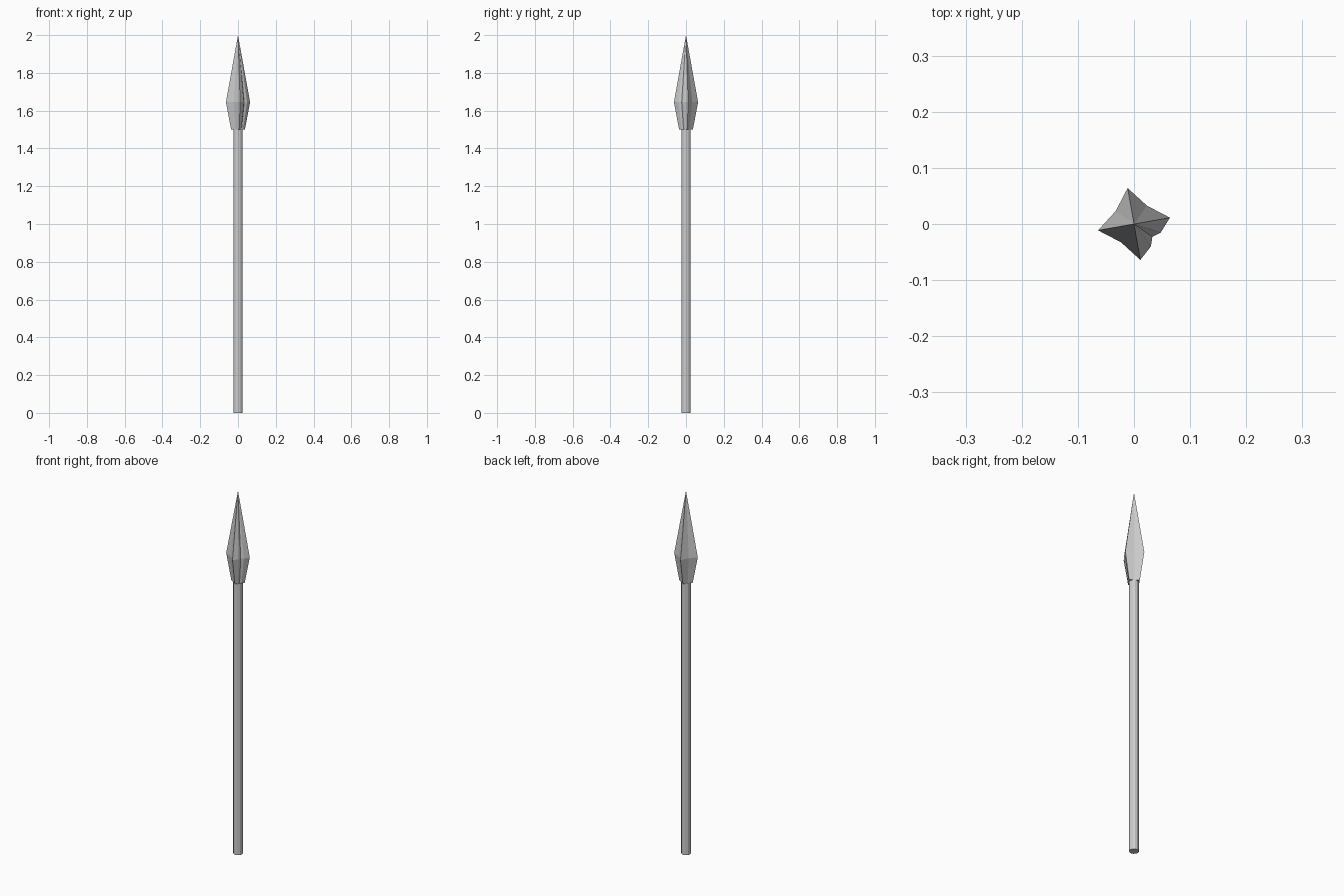
import bpy, bmesh
from math import cos, sin, radians

if "Cube" in bpy.data.objects:
    bpy.data.objects.remove(bpy.data.objects["Cube"])


def finish(name, bm):
    bmesh.ops.recalc_face_normals(bm, faces=bm.faces)
    mesh = bpy.data.meshes.new(name)
    bm.to_mesh(mesh)
    bm.free()
    obj = bpy.data.objects.new(name, mesh)
    bpy.context.collection.objects.link(obj)
    return obj


# Shaft: straight twelve-sided pole
bpy.ops.mesh.primitive_cylinder_add(vertices=12, radius=0.024, depth=1.5,
                                    location=(0, 0, 0.75))
bpy.context.object.name = "shaft"

# Spearhead: four ridges with hollow flats between, as (angle, radius)
section = []
for k in range(4):
    a = 10 + 90 * k
    section += [(a, 0.065), (a + 45, 0.04)]
# raised facets either side of the front right hollow
section += [(307, 0.05), (342, 0.05)]
section.sort()

bm = bmesh.new()


def ring(z, scale):
    return [bm.verts.new((r * scale * cos(radians(a)),
                          r * scale * sin(radians(a)), z))
            for a, r in section]


base = ring(1.5, 0.57)
wide = ring(1.645, 1.0)
tip = bm.verts.new((0, 0, 2.0))
n = len(section)
for i in range(n):
    j = (i + 1) % n
    bm.faces.new((base[i], base[j], wide[j], wide[i]))
    bm.faces.new((wide[i], wide[j], tip))
bm.faces.new(base[::-1])
finish("spearhead", bm)
